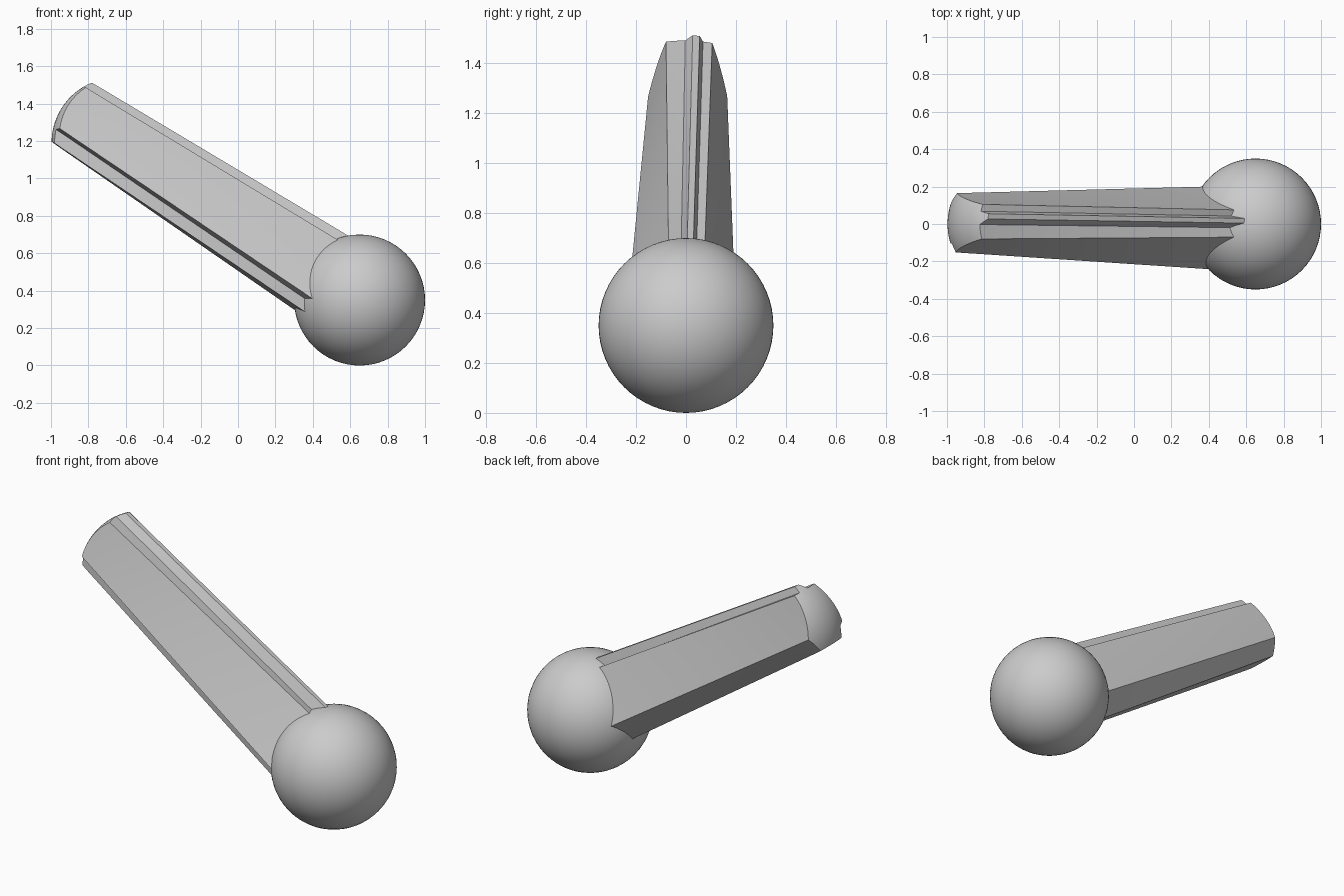
import bpy, bmesh, math
from mathutils import Vector

cube = bpy.data.objects.get("Cube")
if cube:
    bpy.data.objects.remove(cube)

grey = bpy.data.materials.new("plain_grey")
grey.use_nodes = True
colour = (0.6, 0.6, 0.6, 1)
grey.diffuse_color = colour
grey.node_tree.nodes["Principled BSDF"].inputs["Base Color"].default_value = colour

BALL = Vector((0.65, 0, 0.35))
RADIUS = 0.35
AXIS = Vector((-0.8396, 0, 0.5433))   # along the arm, away from the ball
UP = Vector((0.5433, 0, 0.8396))      # across the arm
NEAR, FAR = 0.24, 1.84                # where the two sections are measured
DOME = 1.545                          # centre of the rounded tip along the axis

# Arm corners as (near y, near height, far y, far height), going round
CORNERS = [
    (-0.07, 0.208, -0.08, 0.159),     # front shoulder
    (-0.02, 0.196, -0.003, 0.157),    # foot of the top rib
    (0.005, 0.256, 0.027, 0.198),
    (0.03, 0.256, 0.055, 0.198),
    (0.042, 0.202, 0.068, 0.157),
    (0.075, 0.208, 0.105, 0.157),     # back shoulder
    (0.20, -0.11, 0.165, -0.095),     # back edge
    (0.07, -0.234, 0.10, -0.185),     # bottom
    (-0.18, -0.211, -0.105, -0.182),
    (-0.19, -0.153, -0.105, -0.116),  # front groove
    (-0.24, -0.13, -0.152, -0.101),
]


def section(t):
    """Outline of the arm at distance t, with each side subdivided."""
    f = (t - NEAR) / (FAR - NEAR)
    pts = [Vector((a + (c - a) * f, b + (d - b) * f)) for a, b, c, d in CORNERS]
    out = []
    for i, p in enumerate(pts):
        q = pts[(i + 1) % len(pts)]
        steps = max(1, round((q - p).length / 0.03))
        out.append((p, q, steps))
    return out


STEPS = [s for _, _, s in section(FAR)]


def outline(t):
    return [p.lerp(q, k / n) for (p, q, _), n in zip(section(t), STEPS) for k in range(n)]


def place(p, t):
    return BALL + AXIS * t + UP * p.y + Vector((0, p.x, 0))


def dome_t(p):
    return DOME + math.sqrt(RADIUS ** 2 - p.length_squared)


def finish(bm, name):
    bmesh.ops.recalc_face_normals(bm, faces=bm.faces)
    mesh = bpy.data.meshes.new(name)
    bm.to_mesh(mesh)
    bm.free()
    mesh.materials.append(grey)
    obj = bpy.data.objects.new(name, mesh)
    bpy.context.collection.objects.link(obj)
    bpy.ops.object.select_all(action='DESELECT')
    obj.select_set(True)
    bpy.context.view_layer.objects.active = obj
    bpy.ops.object.shade_smooth_by_angle(angle=math.radians(25))
    return obj


# Ball
bm = bmesh.new()
bmesh.ops.create_uvsphere(bm, u_segments=64, v_segments=32, radius=RADIUS)
bmesh.ops.translate(bm, verts=bm.verts, vec=BALL)
finish(bm, "ball")

# Tapered arm: straight rings, then shrinking rings over the rounded tip
bm = bmesh.new()
rings = []
for i in range(13):
    t = 0.12 + (1.78 - 0.12) * i / 12
    rings.append([bm.verts.new(place(p, t)) for p in outline(t)])
tip = outline(FAR)
for i in range(8):
    ring = [p * (1 - i / 8) for p in tip]
    rings.append([bm.verts.new(place(p, dome_t(p))) for p in ring])
for a, b in zip(rings, rings[1:]):
    for i in range(len(a)):
        j = (i + 1) % len(a)
        bm.faces.new((a[i], a[j], b[j], b[i]))
centre = bm.verts.new(place(Vector((0, 0)), DOME + RADIUS))
last = rings[-1]
for i in range(len(last)):
    bm.faces.new((last[i], last[(i + 1) % len(last)], centre))
bm.faces.new(rings[0])
finish(bm, "arm")
